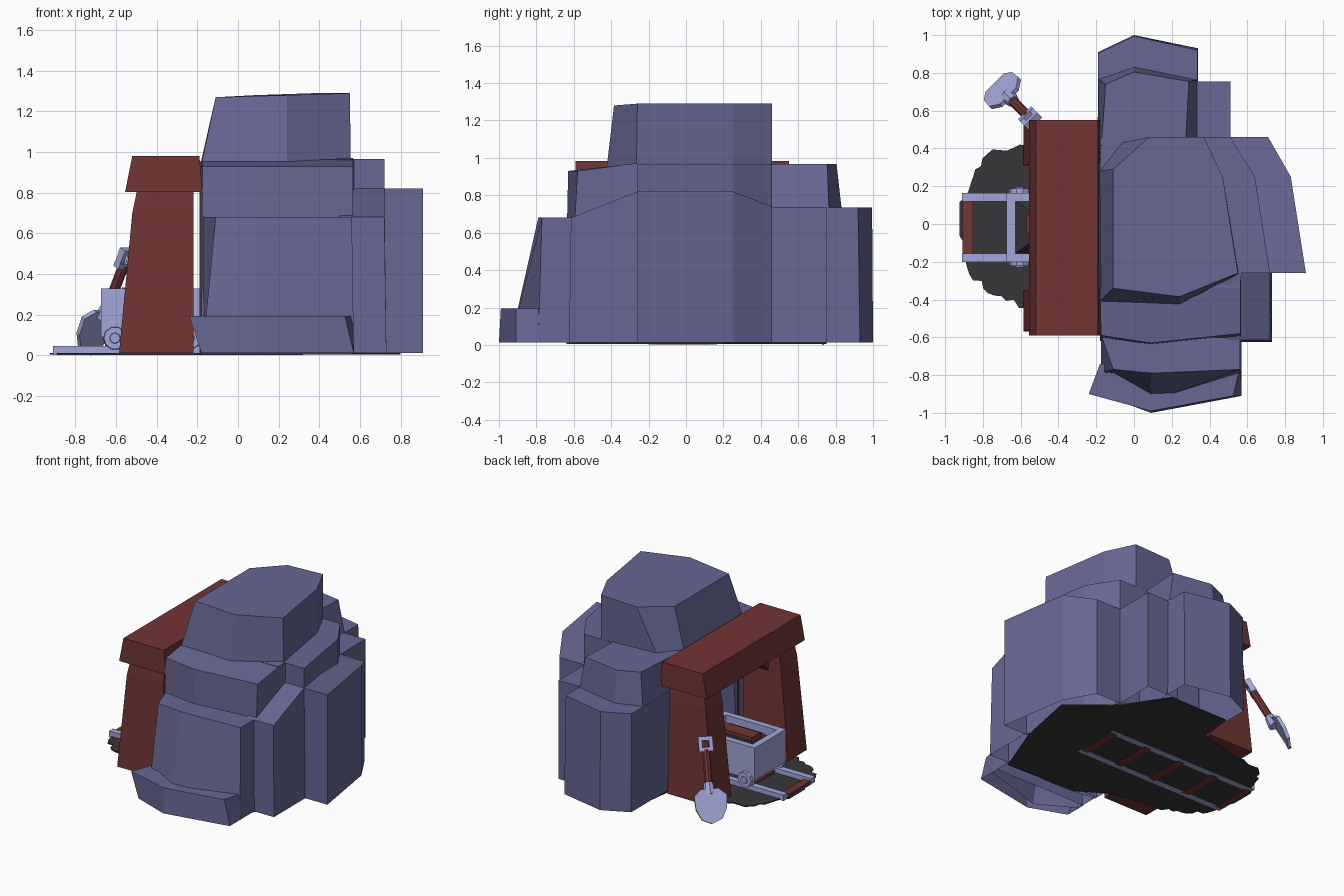
import bpy, math, random
from mathutils import Matrix, Vector

if "Cube" in bpy.data.objects:
    bpy.data.objects.remove(bpy.data.objects["Cube"])

random.seed(4)


def material(name, rgb):
    m = bpy.data.materials.new(name)
    m.diffuse_color = (*rgb, 1)
    m.use_nodes = True
    m.node_tree.nodes["Principled BSDF"].inputs["Base Color"].default_value = m.diffuse_color
    return m


ROCK = material("slate rock", (0.135, 0.135, 0.30))
WOOD = material("red brown wood", (0.17, 0.035, 0.034))
METAL = material("pale metal", (0.36, 0.38, 0.69))
DARK = material("dark earth", (0.038, 0.038, 0.043))


def loft(name, rings, mat, bottom=True, top=True, matrix=None):
    """Join equal-length rings of 3D points (counter-clockwise) into one skin."""
    n = len(rings[0])
    verts = [p for r in rings for p in r]
    faces = []
    for k in range(len(rings) - 1):
        for i in range(n):
            j = (i + 1) % n
            faces.append((k * n + i, k * n + j, (k + 1) * n + j, (k + 1) * n + i))
    if bottom:
        faces.append(tuple(reversed(range(n))))
    if top:
        faces.append(tuple(range(len(verts) - n, len(verts))))
    me = bpy.data.meshes.new(name)
    me.from_pydata(verts, [], faces)
    me.materials.append(mat)
    ob = bpy.data.objects.new(name, me)
    bpy.context.collection.objects.link(ob)
    if matrix:
        ob.matrix_world = matrix
    return ob


def rect(x0, x1, y0, y1, z):
    return [(x0, y0, z), (x1, y0, z), (x1, y1, z), (x0, y1, z)]


def box(name, x, y, z, mat, matrix=None):
    return loft(name, [rect(*x, *y, z[0]), rect(*x, *y, z[1])], mat, matrix=matrix)


def tube(name, r0, r1, z0, z1, n, mat, matrix):
    ring = lambda r, z: [(r * math.cos(2 * math.pi * i / n), r * math.sin(2 * math.pi * i / n), z) for i in range(n)]
    return loft(name, [ring(r0, z0), ring(r1, z1)], mat, matrix=matrix)


def rock(name, top, base=None, z0=0.012):
    """Open-bottomed boulder from its top outline and optional base outline."""
    base = base or [p[:2] for p in top]
    return loft(name, [[(x, y, z0) for x, y in base], top], ROCK, bottom=False)


def level(pts, z):
    return [(x, y, z) for x, y in pts]


# Rock mass
rock("rock_peak",
     [(-.11, -.34, 1.27), (.24, -.385, 1.28), (.55, -.26, 1.29), (.47, .25, 1.29),
      (.37, .46, 1.29), (.08, .46, 1.28), (-.11, .29, 1.27)],
     [(-.18, -.41), (.24, -.425), (.555, -.265), (.47, .25), (.37, .46), (-.07, .43), (-.185, .28)], 0.94)
core = rock("rock_core", level([(-.18, -.34), (.56, -.34), (.57, -.26), (.72, -.26), (.64, .25), (.51, .46),
                                (-.18, .46)], .965))
rock("rock_front_shoulder",
     [(-.175, -.59, .93), (.09, -.63, .93), (.565, -.58, .93), (.565, -.26, .972), (-.18, -.26, .972)],
     [(-.18, -.62), (.09, -.65), (.57, -.63), (.57, -.34), (-.18, -.34)])
rock("rock_right_side",
     [(.5, -.26, .82), (.91, -.26, .82), (.83, .25, .82), (.71, .46, .74), (.4, .46, .74), (.45, .25, .82)])
rock("rock_front_right",
     [(.5, -.615, .68), (.72, -.615, .68), (.72, -.26, .82), (.5, -.26, .82)],
     [(.5, -.625), (.73, -.625), (.73, -.26), (.5, -.26)])
rock("rock_front_middle",
     level([(-.11, -.77), (.09, -.79), (.56, -.77), (.56, -.6), (-.17, -.6)], .68),
     [(-.175, -.79), (.09, -.94), (.57, -.79), (.57, -.6), (-.175, -.6)])
rock("rock_front_foot",
     level([(-.24, -.9), (.09, -.99), (.525, -.91), (.565, -.74), (-.18, -.74)], .195),
     [(-.18, -.9), (.09, -1.0), (.57, -.91), (.57, -.74), (-.18, -.74)])
rock("rock_back_upper",
     level([(-.18, .32), (.27, .36), (.29, .755), (0, .805), (-.15, .74)], .968),
     [(-.19, .32), (.34, .36), (.34, .765), (0, .835), (-.19, .77)], 0.7)
rock("rock_back_lower",
     level([(-.19, .32), (.34, .4), (.335, .92), (0, .995), (-.19, .905)], .735),
     [(-.19, .32), (.34, .4), (.34, .93), (0, 1.0), (-.19, .91)])
rock("rock_back_right", level([(.25, .4), (.51, .4), (.51, .755), (.25, .755)], .737))

# Open the core on the tunnel side: rebuild it without its left wall
me = core.data
keep = [tuple(p.vertices) for p in me.polygons if p.normal.x > -0.9]
pts = [tuple(v.co) for v in me.vertices]
me.clear_geometry()
me.from_pydata(pts, [], keep)

# Dark tunnel lining, open towards the portal
loft("tunnel_lining", [[(x, -.345, .012), (x, .325, .012), (x, .325, .955), (x, -.345, .955)] for x in (-.19, .35)],
     DARK, bottom=False)

# Ragged dark earth floor
floor = [(-.2, -.5), (0, -.62), (.56, -.64), (.71, -.25), (.8, .2), (.5, .45), (.3, .75), (-.17, .75), (-.2, .5)]
steps = 34
for i in range(steps + 1):
    a = math.pi / 2 + math.pi * i / steps
    c, s = math.cos(a), math.sin(a)
    r = random.uniform(.93, 1.03)
    floor.append((-.52 - .4 * r * abs(c) ** .9, .44 * r * math.copysign(abs(s) ** .8, s)))
loft("earth_floor", [level(floor, .004), level(floor, .012)], DARK)

# Timber portal
for tag, s in (("back", 1), ("front", -1)):
    def leg(x0, inner, outer, z):
        ys = sorted((-.02 + s * inner, -.02 + s * outer))
        return rect(x0, -.22, *ys, z)
    loft(f"portal_post_{tag}", [leg(-.585, .33, .55, .012), leg(-.52, .34, .53, .7), leg(-.495, .34, .52, .82)], WOOD)
    # corner brace
    tri = [(-.02 + s * .35, .62), (-.02 + s * .35, .82), (-.02 + s * .18, .82)]
    if s > 0:
        tri.reverse()
    loft(f"portal_brace_{tag}", [[(x, y, z) for y, z in tri] for x in (-.42, -.28)], WOOD)
loft("portal_beam", [rect(-.555, -.175, -.59, .55, .805), rect(-.52, -.19, -.59, .55, .982)], WOOD)

# Rails and sleepers
for tag, y in (("back", .142), ("front", -.178)):
    box(f"rail_{tag}", (-.91, .32), (y - .023, y + .023), (.003, .046), METAL)
for i in range(5):
    x = -.88 + i * .292
    box(f"sleeper_{i + 1}", (x - .028, x + .028), (-.17, .135), (.001, .028), WOOD)

# Mine cart: hollow tub, load, wheels
loft("cart_tub", [rect(-.675, -.17, -.2, .165, .09), rect(-.675, -.17, -.2, .165, .33),
                  rect(-.628, -.217, -.155, .12, .33), rect(-.628, -.217, -.155, .12, .22)], METAL)
loft("cart_load", [rect(-.628, -.217, -.155, .12, .24), rect(-.55, -.28, -.1, .07, .31)], DARK)
box("cart_plank", (-.57, -.27), (-.05, .05), (.25, .335), WOOD)
for x in (-.605, -.24):
    for tag, y, s in (("back", .165, -1), ("front", -.2, 1)):
        m = Matrix.Translation((x, y, .085)) @ Matrix.Rotation(s * math.pi / 2, 4, 'X')
        tube(f"cart_wheel_{tag}", .06, .055, -.02, .022, 10, METAL, m)
        tube(f"cart_hub_{tag}", .028, .025, .02, .03, 8, METAL, m)

# Shovel leaning on the back post; local z runs from the tip to the handle
tip = Vector((-.73, .74, .005))
up = (Vector((-.535, .545, .515)) - tip).normalized()
side = Vector((1, 1, 0)).normalized()
out = up.cross(side)
M = Matrix((side, out, up)).transposed().to_4x4()
M.translation = tip
outline = [(0, 0), (.07, .03), (.105, .1), (.11, .19), (.06, .235), (-.06, .235), (-.11, .19), (-.105, .1), (-.07, .03)]
loft("shovel_blade", [[(x, y + .25 * abs(x), z) for x, z in outline] for y in (.012, -.012)], METAL, matrix=M)
tube("shovel_socket", .045, .032, .2, .28, 8, METAL, M)
tube("shovel_shaft", .026, .026, .27, .5, 8, WOOD, M)
for x in (-.036, .036):
    box("shovel_handle_side", (x - .013, x + .013), (-.018, .018), (.49, .58), METAL, M)
for z in (.5, .573):
    box("shovel_handle_bar", (-.049, .049), (-.02, .02), (z - .014, z + .014), METAL, M)
